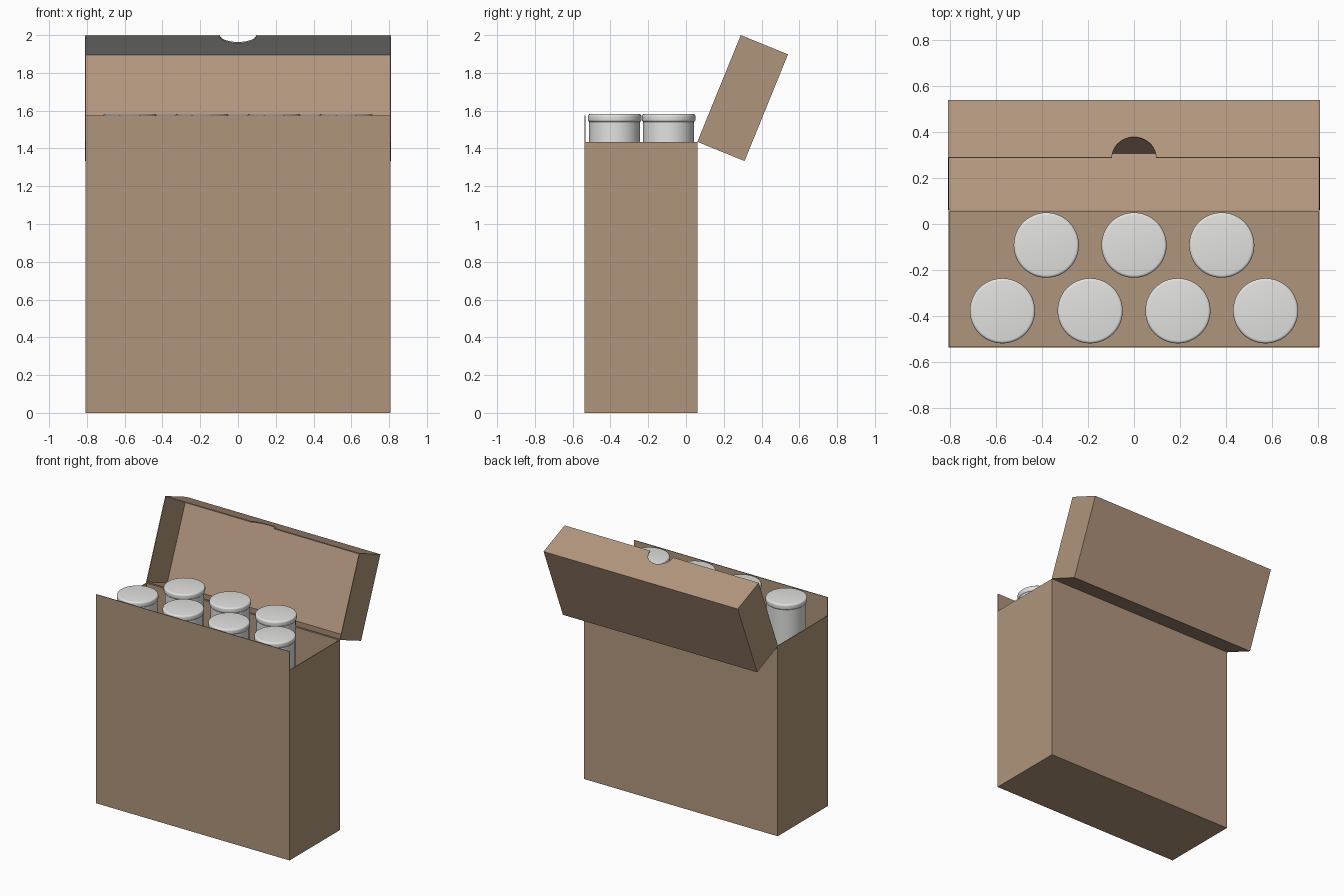
import bpy
import bmesh
from math import sin, cos, pi, radians, atan2
from mathutils import Matrix, Vector

cube = bpy.data.objects.get("Cube")
if cube:
    bpy.data.objects.remove(cube, do_unlink=True)


def material(name, rgb):
    m = bpy.data.materials.new(name)
    m.use_nodes = True
    m.diffuse_color = (*rgb, 1)
    bsdf = m.node_tree.nodes["Principled BSDF"]
    bsdf.inputs["Base Color"].default_value = (*rgb, 1)
    bsdf.inputs["Roughness"].default_value = 0.8
    return m


KRAFT = material("kraft cardboard", (0.43, 0.305, 0.198))
WARM = material("warm kraft cardboard", (0.45, 0.307, 0.208))
WHITE = material("off white", (0.76, 0.76, 0.75))

T = 0.005                      # cardboard thickness


def finish(name, bm, mat, matrix=Matrix()):
    bmesh.ops.recalc_face_normals(bm, faces=bm.faces)
    me = bpy.data.meshes.new(name)
    bm.to_mesh(me)
    bm.free()
    me.materials.append(mat)
    ob = bpy.data.objects.new(name, me)
    ob.matrix_world = matrix
    bpy.context.collection.objects.link(ob)
    return ob


def panel(name, lo, hi, mat, matrix=Matrix()):
    """Axis-aligned sheet between two corners."""
    bm = bmesh.new()
    bmesh.ops.create_cube(bm, size=1)
    for v in bm.verts:
        v.co = [l + (c + 0.5) * (h - l) for c, l, h in zip(v.co, lo, hi)]
    return finish(name, bm, mat, matrix)


# Carton body: open at the top, with a taller front wall
W, FRONT, BACK, RIM, FRONT_TOP = 0.807, -0.538, 0.06, 1.435, 1.575
panel("body_floor", (-W, FRONT, 0), (W, BACK, T), KRAFT)
panel("body_front", (-W, FRONT, 0), (W, FRONT + T, FRONT_TOP), KRAFT)
panel("body_back", (-W, BACK - T, 0), (W, BACK, RIM), WARM)
for side, s in (("left", 1), ("right", -1)):
    x0, x1 = sorted((s * W, s * (W - T)))
    panel("body_side_" + side, (x0, FRONT + T, T), (x1, BACK - T, RIM), KRAFT)

# Lid: local y is its depth and local z its height, swung open at the hinge
LW, DEPTH, HEIGHT = 0.81, 0.27, 0.61
tilt = atan2(0.23, 0.565)
hinge = Matrix.Translation((0, BACK, RIM)) @ Matrix.Rotation(-tilt, 4, "X")
panel("lid_hinge_wall", (-LW, 0, 0), (LW, DEPTH, T), WARM, hinge)
panel("lid_top", (-LW, DEPTH - T, T), (LW, DEPTH, HEIGHT - T), WARM, hinge)
for side, s in (("left", 1), ("right", -1)):
    x0, x1 = sorted((s * LW, s * (LW - T)))
    panel("lid_side_" + side, (x0, 0, T), (x1, DEPTH - T, HEIGHT - T), KRAFT, hinge)


def notched_panel(name, z, thick, mat, r=0.096, steps=24):
    """Lid front sheet with a half-round thumb notch in its free edge."""
    pts = [(-LW, DEPTH), (-LW, 0)]
    pts += [(-r * cos(pi * i / steps), r * sin(pi * i / steps)) for i in range(steps + 1)]
    pts += [(LW, 0), (LW, DEPTH)]
    bm = bmesh.new()
    face = bm.faces.new([bm.verts.new((x, y, z)) for x, y in pts])
    ext = bmesh.ops.extrude_face_region(bm, geom=[face])
    moved = [g for g in ext["geom"] if isinstance(g, bmesh.types.BMVert)]
    bmesh.ops.translate(bm, verts=moved, vec=Vector((0, 0, thick)))
    return finish(name, bm, mat, hinge)


notched_panel("lid_front", HEIGHT - T, T, WARM)
notched_panel("lid_front_liner", HEIGHT - T - 0.002, 0.002, WHITE)


# Capped tubes: one lathed profile, repeated in two staggered rows
def lathe(name, profile, mat, steps=48):
    bm = bmesh.new()
    vs = [bm.verts.new((r, 0, z)) for r, z in profile]
    es = [bm.edges.new(p) for p in zip(vs, vs[1:])]
    bmesh.ops.spin(bm, geom=vs + es, cent=(0, 0, 0), axis=(0, 0, 1),
                   angle=2 * pi, steps=steps)
    bmesh.ops.remove_doubles(bm, verts=bm.verts, dist=1e-5)
    return finish(name, bm, mat)


TUBE_R, CAP_R, NECK, CAP_TOP, ROUND = 0.135, 0.142, 1.54, 1.582, 0.012
profile = [(0, T), (TUBE_R, T), (TUBE_R, NECK)]
for z, start in ((NECK + ROUND, -90), (CAP_TOP - ROUND, 0)):
    for i in range(5):
        a = radians(start + 22.5 * i)
        profile.append((CAP_R - ROUND + ROUND * cos(a), z + ROUND * sin(a)))
profile.append((0, CAP_TOP))

spots = [(x, -0.378) for x in (-0.573, -0.191, 0.191, 0.573)]
spots += [(x, -0.092) for x in (-0.382, 0, 0.382)]
for n, (x, y) in enumerate(spots, 1):
    tube = lathe(f"tube_{n}", profile, WHITE)
    tube.location = (x, y, 0)
    bpy.ops.object.select_all(action="DESELECT")
    tube.select_set(True)
    bpy.context.view_layer.objects.active = tube
    bpy.ops.object.shade_smooth_by_angle(angle=radians(35))
